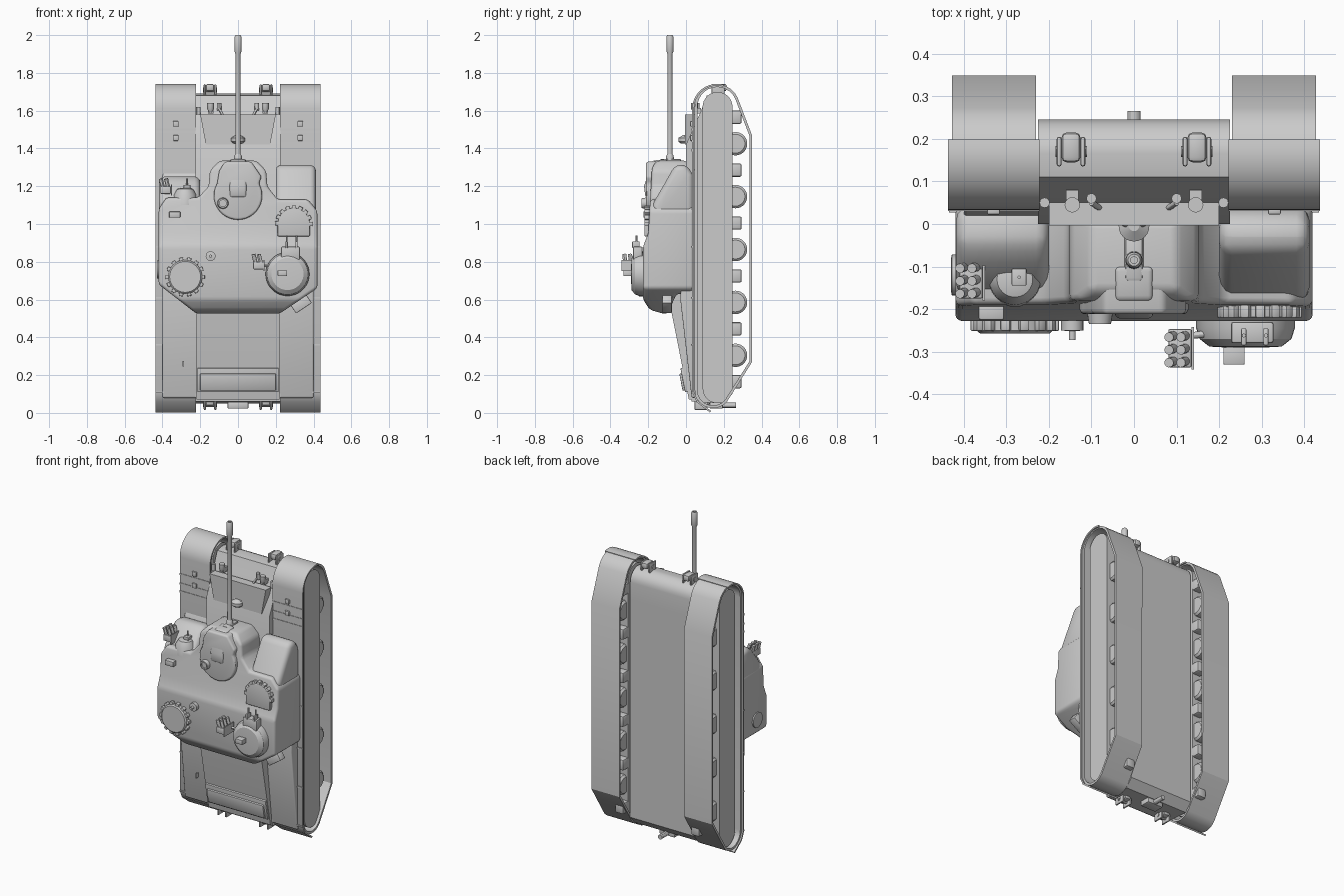
import bpy, bmesh
from math import sin, cos, pi, radians
from mathutils import Vector, Matrix


def make(name, bm):
    bmesh.ops.recalc_face_normals(bm, faces=bm.faces)
    me = bpy.data.meshes.new(name)
    bm.to_mesh(me)
    bm.free()
    ob = bpy.data.objects.new(name, me)
    bpy.context.collection.objects.link(ob)
    return ob


def bake(ob):
    dg = bpy.context.evaluated_depsgraph_get()
    me = bpy.data.meshes.new_from_object(ob.evaluated_get(dg))
    ob.modifiers.clear()
    ob.data = me
    return ob


def bevel(ob, w, seg=3, angle=25):
    m = ob.modifiers.new("bevel", 'BEVEL')
    m.width, m.segments, m.limit_method, m.angle_limit = w, seg, 'ANGLE', radians(angle)
    return bake(ob)


def prism(name, pts, lo, hi, axis='X', w=0):
    """Extrude a (y,z) outline along x, or an (x,z) outline along y."""
    bm = bmesh.new()
    put = (lambda p, d: (d, p[0], p[1])) if axis == 'X' else (lambda p, d: (p[0], d, p[1]))
    f = bm.faces.new([bm.verts.new(put(p, lo)) for p in pts])
    r = bmesh.ops.extrude_face_region(bm, geom=[f])
    d = Vector((hi - lo, 0, 0)) if axis == 'X' else Vector((0, hi - lo, 0))
    bmesh.ops.translate(bm, vec=d, verts=[v for v in r['geom'] if isinstance(v, bmesh.types.BMVert)])
    ob = make(name, bm)
    return bevel(ob, w) if w else ob


def ribbon(name, pts, t, x0, x1, closed=False):
    """Thin plate following a (y,z) path."""
    bm = bmesh.new()
    rows = [(bm.verts.new((x0, *p)), bm.verts.new((x1, *p))) for p in pts]
    for a, b in zip(rows, rows[1:] + rows[:1] if closed else rows[1:]):
        bm.faces.new((a[0], a[1], b[1], b[0]))
    ob = make(name, bm)
    m = ob.modifiers.new("solid", 'SOLIDIFY')
    m.thickness, m.offset = t, 0
    return bake(ob)


def box(name, c, s, w=0, rot=None, seg=2):
    bm = bmesh.new()
    M = Matrix.Translation(c) @ (Matrix.Rotation(rot[0], 4, rot[1]) if rot else Matrix()) @ Matrix.Diagonal((*s, 1))
    bmesh.ops.create_cube(bm, size=1, matrix=M)
    ob = make(name, bm)
    return bevel(ob, w, seg) if w else ob


def turned(name, o, d, prof, n=24):
    """Surface turned about direction d from origin o; profile of (radius, height)."""
    bm = bmesh.new()
    M = Matrix.Translation(o) @ Vector(d).to_track_quat('Z', 'Y').to_matrix().to_4x4()
    rings = [[bm.verts.new(M @ Vector((r * cos(2 * pi * i / n), r * sin(2 * pi * i / n), h)))
              for i in range(n)] for r, h in prof]
    for a, b in zip(rings, rings[1:]):
        for i in range(n):
            bm.faces.new((a[i], a[(i + 1) % n], b[(i + 1) % n], b[i]))
    bm.faces.new(rings[0])
    bm.faces.new(rings[-1])
    return make(name, bm)


def rod(name, a, b, r, n=12):
    d = Vector(b) - Vector(a)
    return turned(name, a, d, [(r, 0), (r, d.length)], n)


def arc(cy, cz, r, a0, a1, n=12):
    return [(cy + r * cos(radians(a0 + (a1 - a0) * i / n)), cz + r * sin(radians(a0 + (a1 - a0) * i / n)))
            for i in range(n + 1)]


# Hull: lower body with sloped nose, side decks, raised engine deck
prism("hull", [(0.245, 0.1), (0.245, 1.5)] + arc(0.165, 1.61, 0.08, 0, 90, 6) +
      [(0.11, 1.68), (0.08, 1.6), (0, 1.42), (0, 0.55), (0.03, 0.06), (0.2, 0.05)], -0.225, 0.225)
prism("glacis_plate", [(-0.2, 1.58), (0.2, 1.58), (0.17, 1.42), (-0.17, 1.42)], -0.004, 0.05, 'Y')
prism("side_deck", [(0.05, 0.08), (0.05, 1.3), (0.0, 1.2), (-0.03, 0.6), (0.03, 0.08)], -0.4, 0.4, w=0.008)
prism("engine_deck", [(0.04, 0.07), (0.04, 0.7), (-0.09, 0.7), (-0.08, 0.55), (0.015, 0.07)], -0.22, 0.22)
box("rear_rack", (0, -0.005, 0.175), (0.43, 0.025, 0.13), 0.004, (radians(11), 'X'))
box("rear_rack_panel", (0, -0.012, 0.165), (0.40, 0.03, 0.09), 0.004, (radians(11), 'X'))
box("deck_handle", (-0.29, 0.0, 0.26), (0.006, 0.03, 0.03))

# Running gear and fenders on both sides
belt = arc(0.165, 1.62, 0.112, 180, 25) + [(0.342, 1.47), (0.342, 0.27)] + arc(0.143, 0.122, 0.09, -40, -180)
for s in (-1, 1):
    x = lambda v: s * v
    ribbon("track_belt", belt, 0.014, x(0.23), x(0.428), True)
    prism("track_skirt", arc(0.167, 1.62, 0.079, 0, 180, 16) + arc(0.167, 0.13, 0.079, 180, 360, 16), x(0.24), x(0.41))
    for i in range(5):
        z = 0.305 + 0.28 * i
        turned("road_wheel", (x(0.25), 0.262, z), (s, 0, 0), [(0.05, 0), (0.062, 0.012), (0.062, 0.13), (0.05, 0.14)], 28)
    for i in range(6):
        z = 0.165 + 0.28 * i
        box("suspension_arm", (x(0.27), 0.255, z), (0.06, 0.08, 0.07), 0.01)
    ribbon("fender", arc(0.165, 1.61, 0.127, 75, 180) + [(0.038, 0.11), (0.06, 0.06), (0.13, 0.006)],
           0.01, x(0.222), x(0.437))
    for z in (1.39, 1.44, 1.5):
        box("fender_step", (x(0.33), 0.036, z), (0.215, 0.012, 0.012))
    for z in (1.455, 1.53):
        box("fender_latch", (x(0.33), 0.032, z), (0.03, 0.02, 0.03), 0.004)
    for z in (0.11, 0.36, 0.61, 0.88):
        box("fender_seam", (x(0.41), 0.032, z), (0.05, 0.01, 0.008))
    # Towing eyes, headlights and barrel lock
    for z, y in ((1.71, 0.17), (0.045, 0.08)):
        for dx in (-0.028, 0.028):
            box("tow_lug", (x(0.148 + dx), y, z), (0.012, 0.07, 0.06), 0.008)
        rod("tow_pin", (x(0.11), y, z), (x(0.185), y, z), 0.013)
        box("tow_eye", (x(0.148), y + 0.01, z + 0.012), (0.045, 0.07, 0.04), 0.012)
    turned("headlight", (x(0.145), 0.045, 1.59), (0, 0, 1), [(0.008, 0), (0.018, 0.02), (0.018, 0.05)], 16)
    box("headlight_bracket", (x(0.145), 0.06, 1.6), (0.03, 0.04, 0.03))
    turned("side_lamp", (x(0.21), 0.05, 1.58), (0, 0, 1), [(0.012, 0), (0.012, 0.04)], 12)
    rod("barrel_lock_strut", (x(0.012), -0.005, 1.45), (x(0.1), 0.05, 1.61), 0.007)
    rod("lock_foot", (x(0.1), 0.06, 1.6), (x(0.1), 0.06, 1.64), 0.012)
turned("barrel_lock_collar", (0, -0.005, 1.425), (0, 0, 1), [(0.022, 0), (0.036, 0.012), (0.036, 0.03), (0.012, 0.045)])
box("rear_hitch", (0, 0.16, 0.04), (0.11, 0.07, 0.035), 0.006)
rod("hitch_pin", (0, 0.17, 0.04), (0, 0.265, 0.04), 0.015)

# Turret: plan outline intersected with side profile, then rounded
turret = prism("turret", [(-0.42, 1.08), (-0.38, 1.14), (-0.21, 1.14), (-0.155, 1.2), (-0.15, 1.28), (-0.1, 1.335),
                          (0.1, 1.335), (0.15, 1.28), (0.155, 1.2), (0.21, 1.13), (0.37, 1.13), (0.42, 1.07),
                          (0.42, 0.66), (0.22, 0.525), (-0.22, 0.525), (-0.42, 0.68)], -0.3, 0.1, 'Y')
side = prism("turret_cutter", [(0.04, 1.22), (0, 1.35), (-0.155, 1.335), (-0.18, 1.3), (-0.2, 0.95), (-0.228, 0.88),
                               (-0.228, 0.6), (-0.19, 0.545), (-0.1, 0.52), (-0.05, 0.63), (0.04, 0.63)], -0.5, 0.5)
m = turret.modifiers.new("cut", 'BOOLEAN')
m.operation, m.object, m.solver = 'INTERSECT', side, 'EXACT'
bake(turret)
bpy.data.objects.remove(side)
bevel(turret, 0.016, 3, 20)

# Rounded shoulders in front of the turret
prism("right_shoulder", [(0.04, 1.0), (0.04, 1.26), (0.0, 1.315), (-0.06, 1.31), (-0.11, 1.22), (-0.18, 1.1), (-0.18, 1.0)],
      0.2, 0.412, w=0.03)
prism("left_shoulder", [(0.04, 1.0), (0.04, 1.24), (-0.04, 1.255), (-0.09, 1.22), (-0.17, 1.12), (-0.17, 1.0)],
      -0.418, -0.2, w=0.03)

# Gun shield and gun
shield = arc(0.0, 1.15, 0.128, 150, 390, 24) + [(0.125, 1.25), (0.07, 1.33), (-0.07, 1.33), (-0.1, 1.28)]
prism("gun_shield", shield, -0.212, -0.05, 'Y', 0.012)
prism("shield_ridge", [(-0.1, 1.345), (-0.18, 1.335), (-0.222, 1.2), (-0.215, 1.14), (-0.1, 1.14)], -0.045, 0.045, w=0.012)
box("gun_slot_frame", (0, -0.08, 1.335), (0.044, 0.11, 0.02), 0.009)
turned("gun_barrel", (0, -0.085, 1.3), (0, 0, 1),
       [(0.022, 0), (0.02, 0.06), (0.014, 0.07), (0.013, 0.6), (0.019, 0.615), (0.019, 0.69), (0.014, 0.7), (0.008, 0.7), (0.008, 0.66)])
turned("coaxial_sight", (-0.08, -0.19, 1.11), (0, -1, 0), [(0.034, 0), (0.03, 0.02), (0.026, 0.045), (0.018, 0.045), (0.018, 0.035)])


# Toothed hatches
def teeth(cx, cz, r, y, a0, a1, n):
    for i in range(n):
        a = radians(a0 + (a1 - a0) * i / n)
        box("hatch_tooth", (cx + r * cos(a), y, cz + r * sin(a)), (0.024, 0.03, 0.022), 0.003, (-a, 'Y'))


turned("left_hatch", (-0.28, -0.2, 0.72), (0, -1, 0), [(0.09, 0), (0.09, 0.05), (0.082, 0.057)], 32)
teeth(-0.28, 0.72, 0.092, -0.236, 0, 360, 14)
prism("right_hatch", arc(0.295, 1.0, 0.085, 0, 180, 20) + [(0.21, 0.935), (0.38, 0.935)], -0.22, -0.17, 'Y', 0.004)
teeth(0.295, 1.0, 0.087, -0.205, 0, 200, 9)

# Commander cupola with sight
turned("cupola", (0.262, -0.2, 0.735), (0, -1, 0), [(0.116, 0), (0.116, 0.045), (0.108, 0.07), (0.085, 0.088), (0.05, 0.09)], 36)
box("cupola_sight", (0.278, -0.255, 0.845), (0.1, 0.05, 0.07), 0.006)
box("cupola_periscope", (0.235, -0.308, 0.74), (0.05, 0.045, 0.03), 0.003)
for dx in (0.258, 0.31):
    rod("sight_prong", (dx, -0.262, 0.86), (dx, -0.262, 0.94), 0.005, 8)
    box("sight_ear", (dx, -0.265, 0.89), (0.012, 0.04, 0.035), 0.003)
rod("launcher_arm", (0.11, -0.265, 0.78), (0.2, -0.255, 0.78), 0.008)


# Six-tube smoke launchers
def launcher(cx, cy, cz):
    box("launcher_base", (cx, cy, cz - 0.01), (0.055, 0.09, 0.04), 0.004)
    box("launcher_plate", (cx + 0.03, cy, cz - 0.01), (0.006, 0.1, 0.06))
    for i in range(2):
        for j in range(3):
            p = Vector((cx - 0.014 + 0.028 * i, cy - 0.03 + 0.03 * j, cz))
            rod("launcher_tube", p, p + Vector((-0.012, -0.004, 0.05)), 0.011, 12)


launcher(0.108, -0.292, 0.79)
launcher(-0.383, -0.13, 1.19)

# Small turret fittings
turned("dome_sight", (-0.28, -0.13, 1.1), (0, 0, 1), [(0.065, 0), (0.06, 0.055), (0.042, 0.085), (0.025, 0.09)])
box("dome_sight_head", (-0.27, -0.125, 1.195), (0.035, 0.04, 0.025), 0.003)
rod("dome_antenna", (-0.27, -0.125, 1.19), (-0.27, -0.125, 1.24), 0.004, 8)
turned("vent", (-0.145, -0.215, 0.83), (0, -1, 0), [(0.026, 0), (0.026, 0.035), (0.008, 0.037), (0.008, 0.058)], 20)
box("roof_block", (-0.335, -0.205, 1.05), (0.06, 0.04, 0.032), 0.004)
turned("side_port", (-0.41, -0.12, 0.76), (-1, 0, 0), [(0.048, 0), (0.048, 0.018), (0.038, 0.02)])
box("rear_bracket", (0.335, -0.1, 0.575), (0.1, 0.05, 0.05), 0.004, (radians(-34), 'Y'))

# Smooth shading with sharp edges kept
meshes = [o for o in bpy.context.scene.objects if o.type == 'MESH']
for o in meshes:
    o.select_set(True)
bpy.context.view_layer.objects.active = meshes[0]
bpy.ops.object.shade_smooth_by_angle(angle=radians(30))
